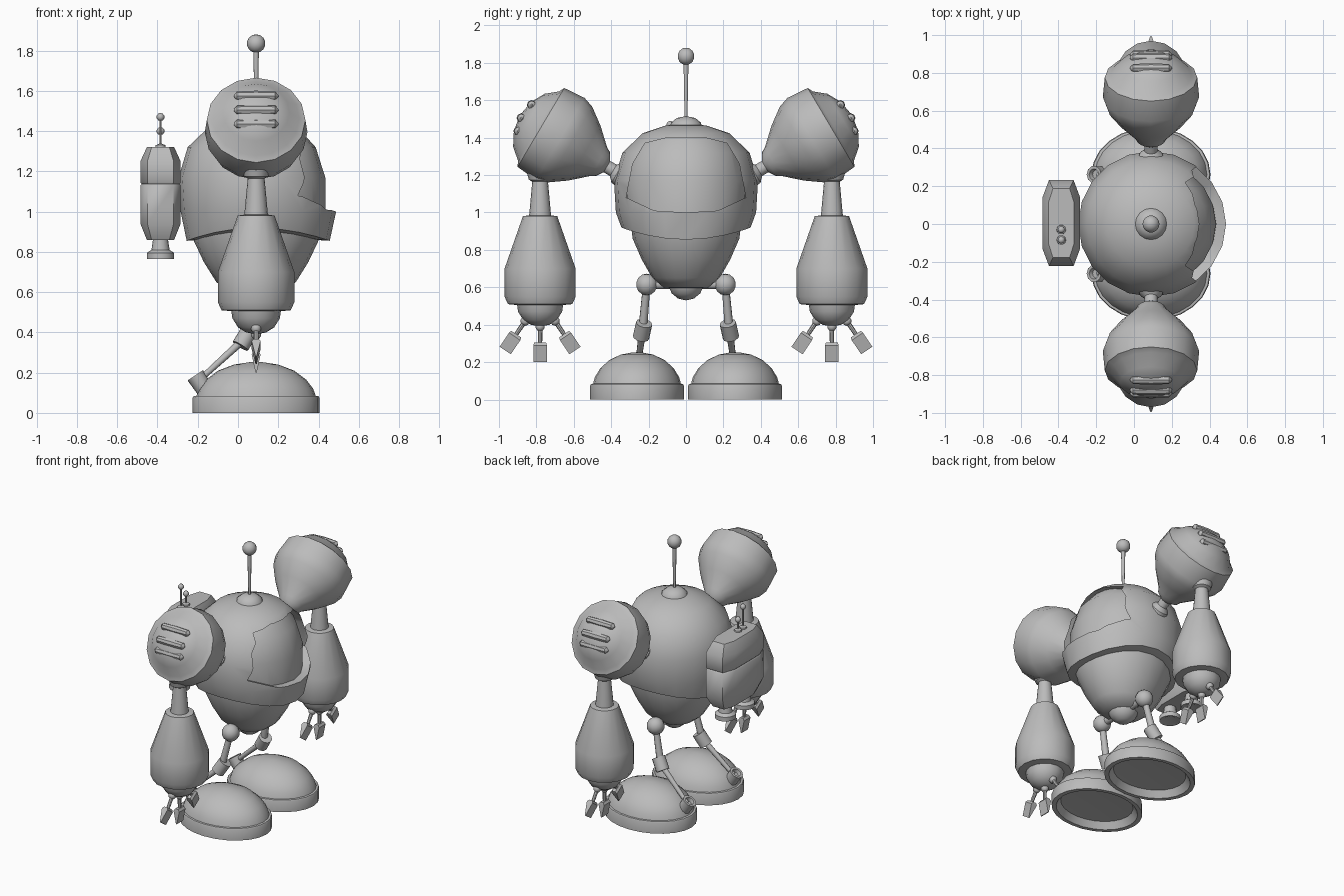
import bpy, bmesh, math
from mathutils import Vector

if "Cube" in bpy.data.objects:
    bpy.data.objects.remove(bpy.data.objects["Cube"])

grey = bpy.data.materials.new("grey metal")
grey.diffuse_color = (0.5, 0.5, 0.5, 1)
grey.use_nodes = True
grey.node_tree.nodes["Principled BSDF"].inputs["Base Color"].default_value = grey.diffuse_color
CX = 0.09  # main axis of the robot


def finish(name, bm, angle=40):
    bmesh.ops.recalc_face_normals(bm, faces=bm.faces)
    me = bpy.data.meshes.new(name)
    bm.to_mesh(me)
    bm.free()
    ob = bpy.data.objects.new(name, me)
    bpy.context.collection.objects.link(ob)
    me.materials.append(grey)
    smooth(ob, angle)
    return ob


def smooth(ob, angle=40):
    bpy.ops.object.select_all(action='DESELECT')
    ob.select_set(True)
    bpy.context.view_layer.objects.active = ob
    bpy.ops.object.shade_smooth_by_angle(angle=math.radians(angle))


def lathe(name, profile, origin=(0, 0, 0), axis=(0, 0, 1), segs=16, scale=(1, 1), warp=None, angle=40):
    """Turn (radius, height) pairs around an axis placed at origin."""
    bm = bmesh.new()
    rot = Vector((0, 0, 1)).rotation_difference(Vector(axis))
    rings = []
    for r, h in profile:
        n = 1 if r == 0 else segs
        ring = []
        for i in range(n):
            a = math.tau * i / segs
            p = Vector((r * scale[0] * math.cos(a), r * scale[1] * math.sin(a), h))
            if warp:
                p = warp(p)
            ring.append(bm.verts.new(rot @ p + Vector(origin)))
        rings.append(ring)
    for a, b in zip(rings, rings[1:]):
        for i in range(segs):
            j = (i + 1) % segs
            if len(a) == 1:
                bm.faces.new((a[0], b[i], b[j]))
            elif len(b) == 1:
                bm.faces.new((a[i], a[j], b[0]))
            else:
                bm.faces.new((a[i], a[j], b[j], b[i]))
    for ring in (rings[0], rings[-1]):
        if len(ring) > 1:
            bm.faces.new(ring)
    return finish(name, bm, angle)


def ball(name, center, r, segs=14):
    n = segs // 2
    prof = [(0 if i in (0, n) else r * math.sin(math.pi * i / n), -r * math.cos(math.pi * i / n))
            for i in range(n + 1)]
    return lathe(name, prof, center, segs=segs)


def rod(name, a, b, r1, r2, segs=10):
    d = Vector(b) - Vector(a)
    return lathe(name, [(r1, 0), (r2, d.length)], a, d, segs)


def boolean(ob, cutter):
    m = ob.modifiers.new("cut", 'BOOLEAN')
    m.operation, m.solver, m.object = 'DIFFERENCE', 'EXACT', cutter
    bpy.context.view_layer.objects.active = ob
    bpy.ops.object.modifier_apply(modifier=m.name)
    bpy.data.objects.remove(cutter)


# Upper body: lathed shell, rim raised at the sides, nose pushed forward
def body_warp(p):
    if p.z < 0.95 and p.length > 0:
        p.z += 0.07 * min(1, abs(p.y) / 0.36) ** 2
    if p.x > 0:
        p.x *= 1 + 0.06 * max(0, min(1, (1.3 - p.z) / 0.3))
    return p


SHELL = [(0.27, 0.86), (0.345, 0.855), (0.375, 1.0), (0.385, 1.17), (0.34, 1.32),
         (0.23, 1.425), (0.11, 1.465), (0, 1.475)]
body = lathe("upper_body", SHELL, (CX, 0, 0), segs=20, warp=body_warp)

# Visor recess: prism limited by a smaller copy of the shell
inner = lathe("visor_core", [(r * 0.87, z) for r, z in SHELL], (CX, 0, 0), segs=20, warp=body_warp)
half = [(0, 1.0), (0.17, 1.01), (0.32, 1.08), (0.285, 1.26), (0.22, 1.37), (0.1, 1.40)]
outline = half + [(-y, z) for y, z in reversed(half[1:])]
bm = bmesh.new()
back = [bm.verts.new((0.17, y, z)) for y, z in outline]
front = [bm.verts.new((0.7, y, z)) for y, z in outline]
bm.faces.new(back)
bm.faces.new(front)
for i in range(len(outline)):
    j = (i + 1) % len(outline)
    bm.faces.new((back[i], back[j], front[j], front[i]))
cutter = finish("visor_cutter", bm)
boolean(cutter, inner)
boolean(body, cutter)
smooth(body, 35)

# Lower body and pelvis ball
lathe("lower_body", [(0.31, 0.93), (0.30, 0.86), (0.25, 0.75), (0.19, 0.65), (0.13, 0.6), (0, 0.59)],
      (CX, 0, 0), segs=20, scale=(1.04, 0.95))
ball("pelvis_ball", (CX, 0, 0.63), 0.1)

# Head antenna
lathe("antenna_base", [(0.088, 1.45), (0.08, 1.48), (0.05, 1.505), (0, 1.515)], (CX, 0, 0))
rod("antenna_rod", (CX, 0, 1.5), (CX, 0, 1.81), 0.008, 0.014)
ball("antenna_ball", (CX, 0, 1.835), 0.046)

# Backpack with chamfered edges and a groove
bm = bmesh.new()
plan = [(0.1, 0.135), (0.065, 0.228)]
plan = plan + [(-x, y) for x, y in reversed(plan)]
plan = plan + [(-x, -y) for x, y in plan]
rings = []
for z, sx, sy in [(0.86, 0.68, 0.8), (0.94, 1, 1), (1.13, 1, 1), (1.137, 0.93, 0.97), (1.145, 1, 1),
                  (1.25, 1, 1), (1.32, 0.68, 0.8)]:
    rings.append([bm.verts.new((-0.385 + x * sx, 0.005 + y * sy, z)) for x, y in plan])
for a, b in zip(rings, rings[1:]):
    for i in range(8):
        j = (i + 1) % 8
        bm.faces.new((a[i], a[j], b[j], b[i]))
bm.faces.new(rings[0])
bm.faces.new(rings[-1])
finish("backpack", bm, 50)
for y in (-0.1, 0.11):
    lathe("backpack_nozzle", [(0, 0.79), (0.055, 0.765), (0.068, 0.765), (0.068, 0.795), (0.045, 0.81),
                              (0.036, 0.87)], (-0.385, y, 0))
for y, top in ((-0.085, 1.47), (-0.03, 1.40)):
    lathe("pack_antenna_base", [(0.026, 1.31), (0.024, 1.33), (0, 1.34)], (-0.385, y, 0), segs=10)
    rod("pack_antenna_rod", (-0.385, y, 1.32), (-0.385, y, top), 0.006, 0.006, 8)
    ball("pack_antenna_ball", (-0.385, y, top), 0.02, 10)

for s in (-1, 1):
    # Shoulder pod: tilted outward and up, with neck, rim and dome
    lathe("shoulder_pod", [(0.065, -0.05), (0.062, -0.015), (0.035, 0.01), (0.035, 0.05), (0.075, 0.075),
                           (0.088, 0.1), (0.17, 0.19), (0.235, 0.28), (0.255, 0.34), (0.245, 0.46),
                           (0.215, 0.475), (0.165, 0.535), (0.09, 0.575), (0, 0.59)],
          (CX, s * 0.38, 1.22), (0, s * 0.86, 0.51), 16)
    # Vent louvres on the dome
    for y, z in ((0.897, 1.435), (0.88, 1.505), (0.825, 1.575)):
        lathe("shoulder_vent", [(0.005, -0.11), (0.022, -0.095), (0.026, 0), (0.022, 0.095), (0.005, 0.11)],
              (CX, s * y, z), (1, 0, 0), 8)
    # Arm
    ay = s * 0.78
    lathe("upper_arm", [(0.07, 1.21), (0.06, 1.175), (0.042, 1.165), (0.06, 0.97)], (CX, ay, 0))
    lathe("forearm", [(0.12, 0.505), (0.172, 0.51), (0.19, 0.55), (0.19, 0.7), (0.092, 0.98), (0.06, 0.985)],
          (CX, ay, 0), angle=32)
    lathe("hand", [(0, 0.39), (0.05, 0.4), (0.09, 0.425), (0.118, 0.47), (0.125, 0.52)], (CX, ay, 0))
    # Fingers: knuckle, stem and wedge tip
    for k in (-1, 0, 1):
        d = Vector((0, 0.56 * k, -0.83 if k else -1))
        side = Vector((0, -d.z, d.y))
        p = Vector((CX, ay + 0.08 * k, 0.42 if k else 0.39))
        ball("knuckle", p, 0.026, 10)
        rod("finger_stem", p, p + d * 0.1, 0.013, 0.011, 8)
        bm = bmesh.new()
        rows = []
        for t, w, th in ((0.085, 0.032, 0.012), (0.1, 0.036, 0.022), (0.19, 0.036, 0.003)):
            rows.append([bm.verts.new(p + d * t + side * w * a + Vector((th * b, 0, 0)))
                         for a, b in ((-1, -1), (1, -1), (1, 1), (-1, 1))])
        for a, b in zip(rows, rows[1:]):
            for i in range(4):
                j = (i + 1) % 4
                bm.faces.new((a[i], a[j], b[j], b[i]))
        bm.faces.new(rows[0])
        bm.faces.new(rows[-1])
        finish("finger_tip", bm, 30)
    # Leg: axle, hip ball, thigh, knee and shin
    hip = Vector((CX, s * 0.21, 0.615))
    knee = Vector((0.035, s * 0.232, 0.37))
    heel = Vector((-0.19, s * 0.26, 0.165))
    rod("hip_axle", (CX, s * 0.05, 0.615), hip, 0.025, 0.025)
    ball("hip_ball", hip, 0.058)
    rod("thigh", hip, knee, 0.02, 0.024)
    u = Vector((0.055, -s * 0.02, 0.09)).normalized()
    rod("knee", knee - u * 0.045, knee + u * 0.045, 0.044, 0.044, 12)
    rod("shin", knee, heel, 0.02, 0.014)
    # Foot: domed shoe with hollow sole
    lathe("foot", [(0, 0.055), (0.8, 0.045), (0.9, 0), (1, 0), (1, 0.075), (0.985, 0.083), (0.94, 0.085),
                   (0.9, 0.12), (0.79, 0.165), (0.6, 0.21), (0.35, 0.24), (0.1, 0.252), (0, 0.253)],
          (CX, s * 0.262, 0), segs=24, scale=(0.315, 0.25), angle=35)
    lathe("heel_socket", [(0.04, 0), (0.046, 0.14), (0.03, 0.14), (0.025, 0.115)],
          (-0.135, s * 0.262, 0.07), (-0.55, 0, 0.83), 10)
